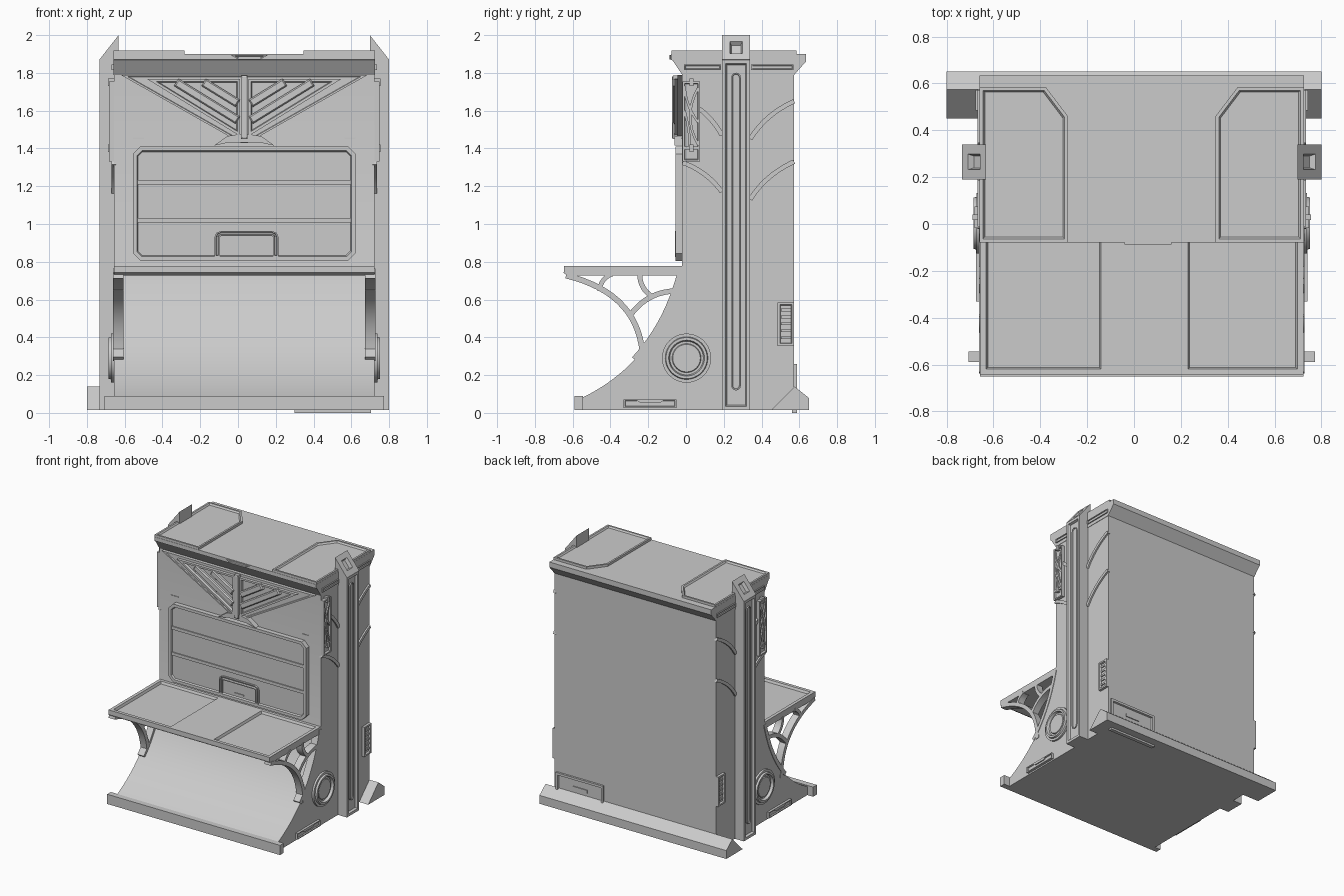
import bpy, bmesh, math
from mathutils import Vector

C = 0.033      # centre line of the cabinet
W = 0.69       # half width of the cabinet
B = 0.015      # underside height


def prism(name, pts, a, b, axis, insets=(), on=None):
    """Extrude a 2D outline from a to b; stepped insets go on the b cap or side face `on`."""
    put = {'x': lambda p, h: (h, p[0], p[1]),
           'y': lambda p, h: (p[0], h, p[1]),
           'z': lambda p, h: (p[0], p[1], h)}[axis]
    bm = bmesh.new()
    lo = [bm.verts.new(put(p, a)) for p in pts]
    hi = [bm.verts.new(put(p, b)) for p in pts]
    n = len(pts)
    bm.faces.new(lo)
    cap = bm.faces.new(hi)
    sides = [bm.faces.new((lo[i], lo[(i + 1) % n], hi[(i + 1) % n], hi[i])) for i in range(n)]
    bmesh.ops.recalc_face_normals(bm, faces=bm.faces[:])
    face = cap if on is None else sides[on]
    for t, d in insets:
        bm.normal_update()
        bmesh.ops.inset_individual(bm, faces=[face], thickness=t, depth=d, use_even_offset=True)
    me = bpy.data.meshes.new(name)
    bm.to_mesh(me)
    bm.free()
    ob = bpy.data.objects.new(name, me)
    bpy.context.collection.objects.link(ob)
    return ob


def rect(u0, u1, v0, v1, c=0.0):
    if not c:
        return [(u0, v0), (u1, v0), (u1, v1), (u0, v1)]
    return [(u0 + c, v0), (u1 - c, v0), (u1, v0 + c), (u1, v1 - c),
            (u1 - c, v1), (u0 + c, v1), (u0, v1 - c), (u0, v0 + c)]


def bez(p0, p1, p2, n=12, end=1.0):
    out = []
    for i in range(n + 1):
        t = end * i / n
        out.append(tuple((1 - t) ** 2 * a + 2 * t * (1 - t) * b + t * t * c
                         for a, b, c in zip(p0, p1, p2)))
    return out


def ribbon(path, w):
    """Outline of constant width around an open path."""
    P = [Vector(p) for p in path]
    left, right = [], []
    for i, p in enumerate(P):
        d = (P[min(i + 1, len(P) - 1)] - P[max(i - 1, 0)]).normalized()
        nrm = Vector((-d.y, d.x)) * w / 2
        left.append(tuple(p + nrm))
        right.append(tuple(p - nrm))
    return left + right[::-1]


def both(name, pts, d0, d1, insets=()):
    """Side part, outline in (y, z), on both sides of the cabinet."""
    for s, tag in ((1, "right"), (-1, "left")):
        prism(f"{name}_{tag}", pts, C + s * d0, C + s * d1, 'x', insets)


# cabinet body with concave lower front
curve = ((-0.02, 0.76), (-0.14, 0.28), (-0.55, 0.08))
prism("body", [(0.573, B), (0.573, 1.82), (-0.02, 1.82)] + bez(*curve, n=24) + [(-0.55, B)],
      C - W, C + W, 'x')
prism("front_kick_bar", rect(-0.59, -0.545, B, 0.09), C - 0.74, C + 0.74, 'x')
prism("rear_plinth", [(0.45, B), (0.65, B), (0.65, 0.08), (0.575, 0.14)], -0.8, 0.8, 'x')

# cornice and top panels
prism("cornice", [(-0.02, 1.79), (-0.07, 1.865), (-0.08, 1.87), (-0.08, 1.9), (0.635, 1.9),
                  (0.635, 1.86), (0.573, 1.79)], C - W - 0.003, C + W + 0.003, 'x')
for s in (1, -1):
    prism("top_panel", [(C + s * u, v) for u, v in ((0.692, -0.078), (0.692, 0.585), (0.41, 0.585),
                                                    (0.315, 0.46), (0.315, -0.078))],
          1.895, 1.918, 'z', [(0.014, 0), (0.008, -0.012)])
prism("cornice_pull", [(-0.04, 1.895), (0.0, 1.872), (0.12, 1.872), (0.16, 1.895)], -0.07, -0.088, 'y',
      [(0.006, 0), (0.002, -0.006)])
for y0, y1 in ((-0.01, 0.185), (0.345, 0.57)):
    both("cornice_trim", rect(y0, y1, 1.815, 1.845), W - 0.01, W + 0.012, [(0.006, 0), (0.002, -0.006)])

# shelf with two sunken trays
prism("shelf_base", [(-0.01, 0.727), (-0.625, 0.727), (-0.65, 0.742), (-0.01, 0.742)], C - W, C + W, 'x')
for name, x0, x1, ins in (("shelf_tray_left", C - W, -0.115, [(0.025, 0), (0.008, -0.018)]),
                          ("shelf_middle", -0.115, 0.205, []),
                          ("shelf_tray_right", 0.205, C + W, [(0.025, 0), (0.008, -0.018)])):
    prism(name, rect(x0, x1, -0.645, -0.018), 0.74, 0.778, 'z', ins)

# openwork shelf brackets
bracket = {
    "bracket_arch": (bez((-0.635, 0.727), (-0.235, 0.63), (-0.228, 0.275), 16), 0.03),
    "bracket_spine": ([(y - 0.006, z) for y, z in bez(*curve, n=14, end=0.6)], 0.03),
    "bracket_inner_arc": (bez((-0.3, 0.51), (-0.21, 0.64), (-0.06, 0.645)), 0.028),
    "bracket_small_arc": (bez((-0.245, 0.735), (-0.245, 0.66), (-0.18, 0.615), 8), 0.026),
    "bracket_cusp": (bez((-0.46, 0.645), (-0.45, 0.715), (-0.39, 0.735), 8), 0.024),
}
for name, (path, w) in bracket.items():
    both(name, ribbon(path, w), W - 0.05, W + 0.004)

# side pillars with slanted caps, recessed channel and long slot
half_turn = [math.pi * k / 8 for k in range(9)]
stadium = [(0.265 + sg * 0.026 * math.cos(a), zc + sg * 0.026 * math.sin(a))
           for sg, zc in ((1, 1.775), (-1, 0.145)) for a in half_turn]
for s in (1, -1):
    prism("pillar", [(C + s * u, v) for u, v in ((0.665, B), (0.745, B), (0.745, 1.86),
                                                 (0.767, 1.87), (0.665, 2.0))],
          0.19, 0.34, 'y', [(0.042, 0), (0.008, -0.025)], on=3)
both("pillar_channel", rect(0.19, 0.34, B, 1.869), 0.735, 0.767, [(0.02, 0), (0.006, -0.018)])
both("pillar_slot", stadium, 0.74, 0.758, [(0.006, 0), (0.003, -0.006)])

# curved ribs on the sides
for p in (((0.34, 1.45), (0.42, 1.58), (0.572, 1.65)), ((0.34, 1.13), (0.42, 1.26), (0.572, 1.33)),
          ((0.19, 1.47), (0.14, 1.56), (0.07, 1.61)), ((0.19, 1.17), (0.11, 1.28), (-0.018, 1.325))):
    both("side_rib", ribbon(bez(*p), 0.024), W - 0.01, W + 0.012)

# lattice plates on the sides
both("lattice_plate", rect(-0.018, 0.074, 1.33, 1.755), W - 0.01, W + 0.025, [(0.01, 0), (0.003, -0.014)])
for p in (((-0.008, 1.73), (0.0, 1.62), (0.064, 1.54)), ((0.064, 1.72), (-0.02, 1.57), (0.064, 1.42)),
          ((-0.008, 1.6), (0.02, 1.5), (0.02, 1.41))):
    both("lattice_bar", ribbon(bez(*p, n=8), 0.013), W, W + 0.022)
for z in (1.4, 1.75):
    both("lattice_clip", rect(0.018, 0.04, z - 0.02, z + 0.02), W, W + 0.032)
both("lattice_crossbar", rect(-0.008, 0.064, 1.395, 1.41), W, W + 0.024)

# round medallion, low plate and vent on the sides
both("medallion", [(0.003 + 0.13 * math.cos(math.tau * k / 40), 0.29 + 0.13 * math.sin(math.tau * k / 40))
                   for k in range(40)], W - 0.01, W + 0.015,
     [(0.017, 0), (0.004, 0.014), (0.014, 0), (0.006, -0.02), (0.012, 0), (0.004, 0.008)])
both("low_plate", rect(-0.33, -0.05, 0.026, 0.072), W - 0.01, W + 0.018, [(0.007, 0), (0.003, -0.008)])
both("low_plate_bar", [(-0.26, 0.065), (-0.24, 0.052), (-0.14, 0.052), (-0.12, 0.065)], W, W + 0.018)
both("vent_frame", rect(0.485, 0.572, 0.355, 0.585), W - 0.01, W + 0.02, [(0.012, 0), (0.004, -0.014)])
for k in range(5):
    z = 0.39 + k * 0.037
    both("vent_louver", rect(0.503, 0.555, z, z + 0.014), W, W + 0.014)

# fan ornament on the upper front
for s in (1, -1):
    def m(pts):
        return [(C + s * u, v) for u, v in pts]
    prism("fan_plate", m([(0, 1.79), (0.655, 1.79), (0.02, 1.43), (0, 1.43)]), -0.01, -0.045, 'y',
          [(0.01, 0), (0.003, -0.006)])
    prism("fan_frame", m([(0.022, 1.768), (0.515, 1.768), (0.022, 1.465)]), -0.03, -0.062, 'y',
          [(0.014, 0), (0.004, -0.018)])
    for d in (0.36, 0.215):
        prism("fan_slat", m(ribbon([(d, 1.75), (0.034, 1.75 - 0.615 * (d - 0.034))], 0.045)),
              -0.03, -0.062, 'y', [(0.007, 0.008)])
    prism("front_mark", m(rect(0.53, 0.59, 1.45, 1.457)), -0.015, -0.024, 'y')
prism("fan_post", rect(C - 0.018, C + 0.018, 1.45, 1.785), -0.02, -0.07, 'y', [(0.008, 0.004)])
prism("fan_foot", [(C + u, v) for u, v in ((-0.16, 1.415), (-0.09, 1.465), (-0.03, 1.475), (0.03, 1.475),
                                           (0.09, 1.465), (0.16, 1.415), (0.08, 1.432), (-0.08, 1.432))],
      -0.015, -0.06, 'y')

# middle front panel with rails and pull handle
prism("front_panel", rect(C - 0.59, C + 0.59, 0.805, 1.41, 0.04), -0.01, -0.056, 'y',
      [(0.022, 0), (0.006, -0.012)])
for z in (1.02, 1.22):
    prism("panel_rail", rect(C - 0.565, C + 0.565, z - 0.012, z + 0.012), -0.03, -0.052, 'y')
arch = [(-0.155, 0.825), (-0.155, 0.93), (-0.15, 0.943), (-0.135, 0.95)]
arch += [(-u, v) for u, v in arch[::-1]]
prism("handle_arch", [(C + 0.012 + u, v) for u, v in ribbon(arch, 0.028)], -0.03, -0.058, 'y',
      [(0.007, 0), (0.003, -0.014)])
prism("handle_grip", rect(C - 0.03, C + 0.05, 0.85, 0.86), -0.03, -0.05, 'y')

# service hatch on the back
prism("rear_hatch", rect(0.3, 0.705, 0.0, 0.26), 0.56, 0.588, 'y', [(0.018, 0), (0.004, -0.012)])
prism("rear_hatch_grip", rect(0.44, 0.56, 0.165, 0.188), 0.57, 0.583, 'y')

# crisp edges, smooth curves
for ob in bpy.context.scene.objects:
    ob.select_set(True)
    bpy.context.view_layer.objects.active = ob
bpy.ops.object.shade_smooth_by_angle(angle=math.radians(25))
